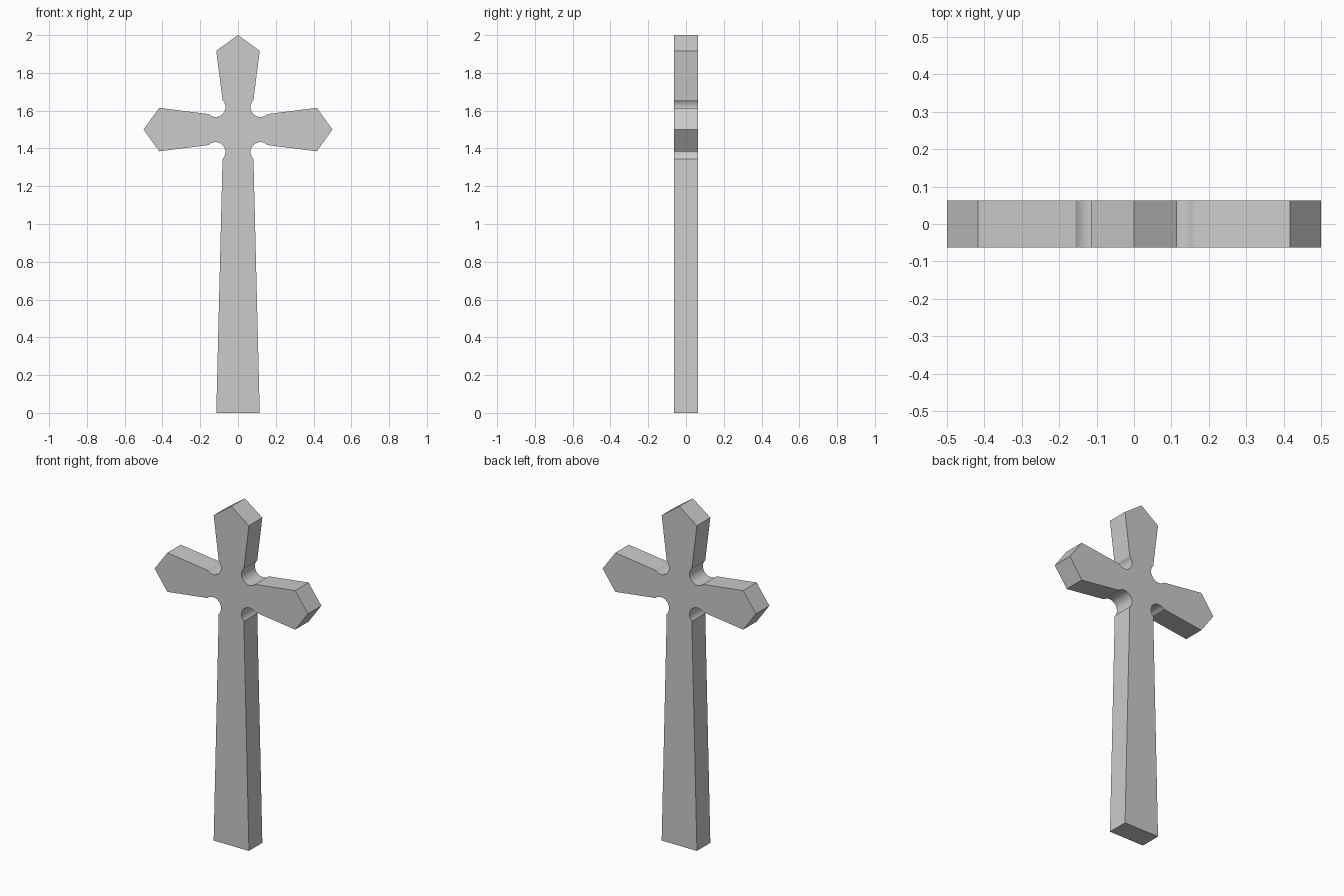
import bpy, bmesh
from math import sin, cos, radians

if "Cube" in bpy.data.objects:
    bpy.data.objects.remove(bpy.data.objects["Cube"])

HALF_DEPTH = 0.0625
CROSS_Z = 1.5          # height where the arms meet
NOTCH = 0.119          # notch centre offset from the crossing
RADIUS = 0.0525        # notch radius


def notch(sign):
    """Scooped inner corner on the right, running from the post to the arm."""
    pts = []
    for i in range(17):
        a = radians(135 + 180 * i / 16)
        pts.append((NOTCH + RADIUS * cos(a), CROSS_Z + sign * (NOTCH + RADIUS * sin(a))))
    return pts


# Right half of the outline, from top point down to the foot
right = [(0, 2.0), (0.115, 1.917)]
right += notch(1)
right += [(0.417, CROSS_Z + 0.115), (0.5, CROSS_Z), (0.417, CROSS_Z - 0.115)]
right += notch(-1)[::-1]
right += [(0.115, 0)]

# Mirror to the left half, without repeating the top point
outline = right + [(-x, z) for x, z in reversed(right[1:])]

# Extrude the outline into a slab
bm = bmesh.new()
face = bm.faces.new([bm.verts.new((x, -HALF_DEPTH, z)) for x, z in outline])
result = bmesh.ops.extrude_face_region(bm, geom=[face])
moved = [v for v in result["geom"] if isinstance(v, bmesh.types.BMVert)]
bmesh.ops.translate(bm, verts=moved, vec=(0, 2 * HALF_DEPTH, 0))
# Keep the front cap if extrusion dropped it
if not any(all(v.co.y < 0 for v in f.verts) for f in bm.faces):
    bm.faces.new([v for v in bm.verts if v.co.y < 0])
bmesh.ops.recalc_face_normals(bm, faces=bm.faces[:])
mesh = bpy.data.meshes.new("cross")
bm.to_mesh(mesh)
bm.free()

cross = bpy.data.objects.new("cross", mesh)
bpy.context.collection.objects.link(cross)

# Smooth notches, crisp corners
bpy.context.view_layer.objects.active = cross
cross.select_set(True)
bpy.ops.object.shade_smooth_by_angle(angle=radians(30))
